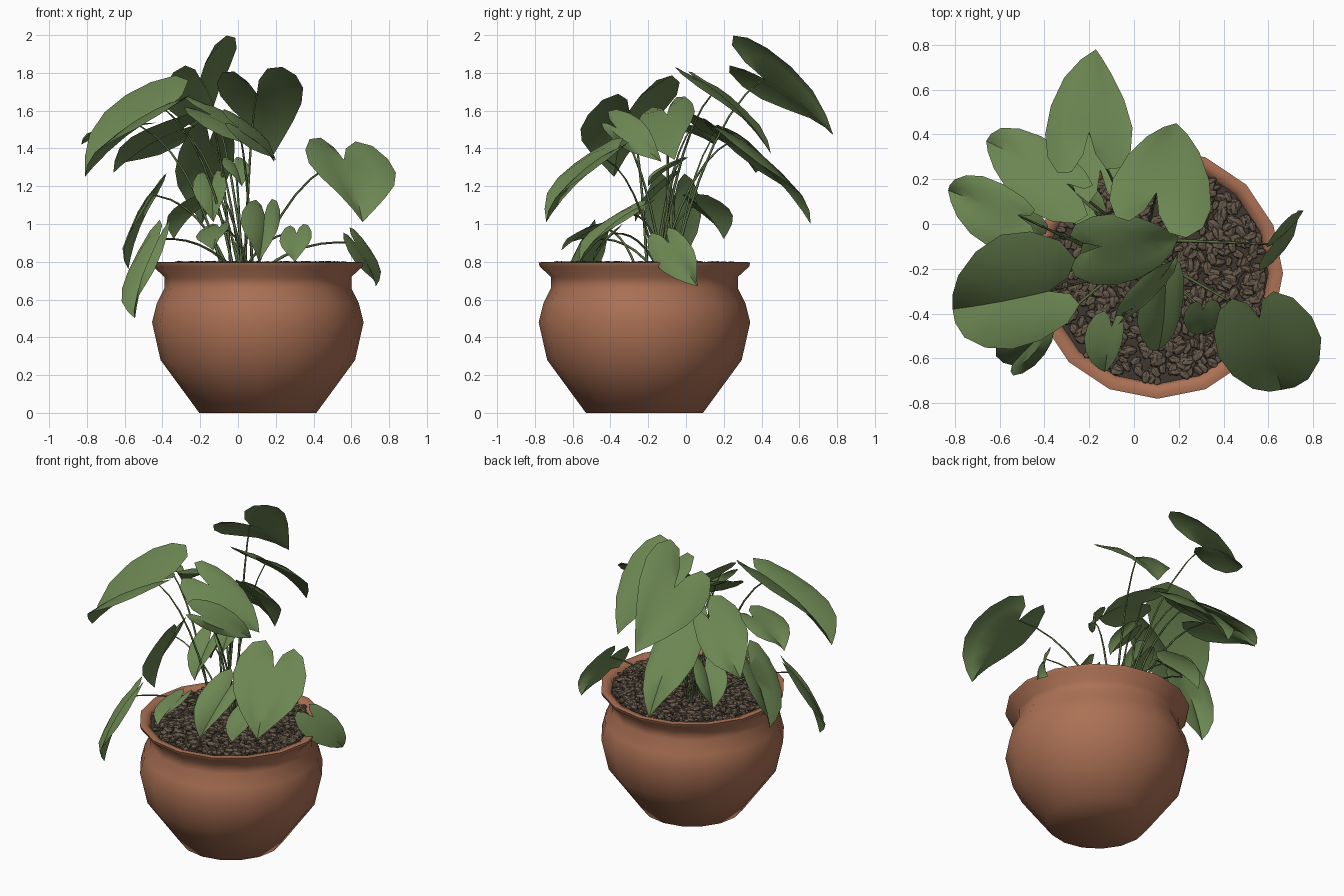
import bpy, bmesh, math, random
from mathutils import Vector, Matrix

if "Cube" in bpy.data.objects:
    bpy.data.objects.remove(bpy.data.objects["Cube"])

random.seed(4)
CX, CY = 0.105, -0.22  # pot axis


def material(name, rgb):
    m = bpy.data.materials.new(name)
    m.diffuse_color = (*rgb, 1)
    m.use_nodes = True
    m.node_tree.nodes["Principled BSDF"].inputs["Base Color"].default_value = m.diffuse_color
    return m


LEAF = material("leaf green", (0.15, 0.24, 0.085))
STEM = material("stem green", (0.10, 0.16, 0.055))
CLAY = material("terracotta", (0.41, 0.165, 0.09))
SOIL = material("dark soil", (0.05, 0.038, 0.028))
STONE = material("brown pebble", (0.135, 0.10, 0.07))


def finish(name, bm, mats, smooth=None):
    me = bpy.data.meshes.new(name)
    bm.to_mesh(me)
    bm.free()
    ob = bpy.data.objects.new(name, me)
    bpy.context.collection.objects.link(ob)
    for m in mats:
        me.materials.append(m)
    if smooth:
        bpy.ops.object.select_all(action='DESELECT')
        ob.select_set(True)
        bpy.context.view_layer.objects.active = ob
        bpy.ops.object.shade_smooth_by_angle(angle=math.radians(smooth))
    return ob


def lathe(name, profile, sides, mat, smooth):
    bm = bmesh.new()
    rings = []
    for r, z in profile:
        rings.append([bm.verts.new((CX + r * math.cos(2 * math.pi * i / sides),
                                    CY + r * math.sin(2 * math.pi * i / sides), z))
                      for i in range(sides)])
    for a, b in zip(rings, rings[1:]):
        for i in range(sides):
            j = (i + 1) % sides
            bm.faces.new((a[i], a[j], b[j], b[i]))
    bm.faces.new(rings[0][::-1])
    bm.faces.new(rings[-1])
    return finish(name, bm, [mat], smooth)


# pot with belly, neck, flared lip and inner wall
lathe("pot", [(0.31, 0), (0.515, 0.28), (0.56, 0.48), (0.535, 0.58), (0.495, 0.66),
              (0.495, 0.72), (0.555, 0.775), (0.56, 0.795), (0.535, 0.80),
              (0.50, 0.785), (0.48, 0.70)], 16, CLAY, 60)

# soil disc
lathe("soil", [(0.48, 0.71), (0.495, 0.768)], 16, SOIL, None)

# pebbles covering the soil
bm = bmesh.new()
for k in range(900):
    r, a = 0.475 * math.sqrt(random.random()), random.uniform(0, 2 * math.pi)
    s = random.uniform(0.8, 1.25)
    mat = (Matrix.Translation((CX + r * math.cos(a), CY + r * math.sin(a), random.uniform(0.771, 0.79)))
           @ Matrix.Rotation(random.uniform(0, math.pi), 4, 'Z')
           @ Matrix.Rotation(random.uniform(-0.5, 0.5), 4, 'X')
           @ Matrix.Diagonal((0.031 * s, 0.019 * s, 0.014 * s, 1)))
    bmesh.ops.create_icosphere(bm, subdivisions=1, radius=1, matrix=mat)
finish("pebbles", bm, [STONE])

# heart outline of one half: (along midrib, sideways, matching midrib position)
HALF = [(-0.22, 0.14, 0.0), (-0.36, 0.40, 0.0), (-0.30, 0.72, 0.03), (-0.08, 0.95, 0.10),
        (0.18, 1.0, 0.24), (0.45, 0.84, 0.45), (0.70, 0.54, 0.68), (0.88, 0.24, 0.87)]


def leaf(name, notch, tip, side_a, side_b):
    """Heart leaf spanned by its notch, its tip and the widest point on each side."""
    n, t = Vector(notch), Vector(tip)
    axis = t - n
    sides = [Vector(p) - (n + axis * 0.15) for p in (side_a, side_b)]
    up = axis.cross(sides[1] - sides[0]).normalized()
    if up.z < 0:
        up = -up
    size = axis.length

    def point(u, v, s):
        arch = 0.22 * u * (1 - u) + 0.07 * math.sin(math.pi * min(v, 1))
        return n + axis * u + s * v + up * arch * size

    bm = bmesh.new()
    mid = {}
    for _, _, m in HALF + [(0, 0, 1.0)]:
        if m not in mid:
            mid[m] = bm.verts.new(point(m, 0, sides[0]))
    for s in sides:
        last = None
        for u, v, m in HALF:
            row = [mid[m], bm.verts.new(point((u + m) / 2, v / 2, s)), bm.verts.new(point(u, v, s))]
            if last:
                bm.faces.new((last[1], last[2], row[2], row[1]))
                if last[0] is row[0]:
                    bm.faces.new((last[0], last[1], row[1]))
                else:
                    bm.faces.new((last[0], last[1], row[1], row[0]))
            last = row
        end = mid[1.0]
        bm.faces.new((last[1], last[2], end))
        bm.faces.new((last[0], last[1], end))
    bmesh.ops.recalc_face_normals(bm, faces=bm.faces[:])
    if sum((f.normal.dot(up) for f in bm.faces)) < 0:
        bmesh.ops.reverse_faces(bm, faces=bm.faces[:])
    finish(name, bm, [LEAF], 60)
    stem(n)


# stems: one curve object, an arched spline for each leaf
stems = bpy.data.curves.new("stems", 'CURVE')
stems.dimensions = '3D'
stems.bevel_depth = 0.007
stems.bevel_resolution = 0
stems.materials.append(STEM)
bpy.context.collection.objects.link(bpy.data.objects.new("stems", stems))


def stem(end):
    root = Vector((0.03 + random.uniform(-0.05, 0.05), -0.14 + random.uniform(-0.07, 0.07), 0.76))
    root += Vector((end.x, end.y + 0.1, 0)) * 0.15
    ctrl = root.lerp(end, 0.4)
    ctrl.z = 0.76 + (end.z - 0.76) * 0.75 + 0.06
    sp = stems.splines.new('POLY')
    sp.points.add(6)
    for i, p in enumerate(sp.points):
        t = i / 6
        p.co = (*(root * (1 - t) ** 2 + ctrl * 2 * t * (1 - t) + end * t * t), 1)
        p.radius = 1.2 - 0.6 * t


# tall leaves
leaf("leaf_back_top", (-.20, .41, 1.77), (-.17, .78, 1.47), (-.39, .38, 1.66), (0, .41, 1.93))
leaf("leaf_back_right", (.10, .14, 1.69), (.19, .45, 1.37), (-.10, .18, 1.68), (.34, .05, 1.72))
leaf("leaf_back_left", (-.30, .18, 1.50), (-.66, .37, 1.27), (-.40, .38, 1.36), (-.46, .05, 1.50))
leaf("leaf_back_low", (-.15, .24, 1.44), (-.19, .66, 1.00), (-.33, .36, 1.28), (-.02, .36, 1.32))
leaf("leaf_left", (-.52, .04, 1.52), (-.83, .15, 1.42), (-.66, .21, 1.49), (-.64, -.10, 1.49))
leaf("leaf_left_front", (-.38, -.30, 1.60), (-.81, -.38, 1.25), (-.57, -.04, 1.68), (-.52, -.55, 1.50))
leaf("leaf_middle", (-.15, -.10, 1.58), (.20, -.06, 1.34), (-.10, -.27, 1.46), (-.10, .05, 1.59))
leaf("leaf_middle_front", (.0, -.37, 1.51), (.19, -.13, 1.33), (.05, -.33, 1.40), (.02, -.24, 1.55))
leaf("leaf_front_right", (.56, -.42, 1.34), (.66, -.74, 1.01), (.37, -.57, 1.32), (.83, -.49, 1.27))

# low and hanging leaves
leaf("leaf_hanging_front", (-.42, -.50, .92), (-.545, -.63, .50), (-.57, -.46, .75), (-.43, -.62, .76))
leaf("leaf_hanging_left", (-.43, -.06, 1.15), (-.58, -.05, .76), (-.50, -.22, 1.05), (-.51, .08, 1.05))
leaf("leaf_rim_right", (.62, -.09, .90), (.73, .06, .67), (.61, -.17, .80), (.69, .04, .87))
leaf("leaf_small_front", (.14, -.28, 1.05), (.11, -.56, .80), (.01, -.42, 1.01), (.22, -.30, 1.02))
leaf("leaf_small_left", (-.10, -.46, .98), (-.13, -.66, .86), (-.22, -.50, .93), (-.05, -.52, .97))
leaf("leaf_small_right", (.31, -.38, .95), (.30, -.49, .80), (.22, -.42, .91), (.39, -.40, .93))
leaf("leaf_inner_front", (-.14, -.10, 1.21), (-.13, -.27, 1.01), (-.24, -.15, 1.18), (-.06, -.15, 1.20))
leaf("leaf_inner_back", (-.18, .06, 1.10), (-.34, .20, .92), (-.22, .22, 1.08), (-.33, .04, 1.08))
leaf("leaf_inner_top", (-.02, -.04, 1.32), (.02, -.20, 1.20), (-.08, -.12, 1.30), (.06, -.09, 1.30))
